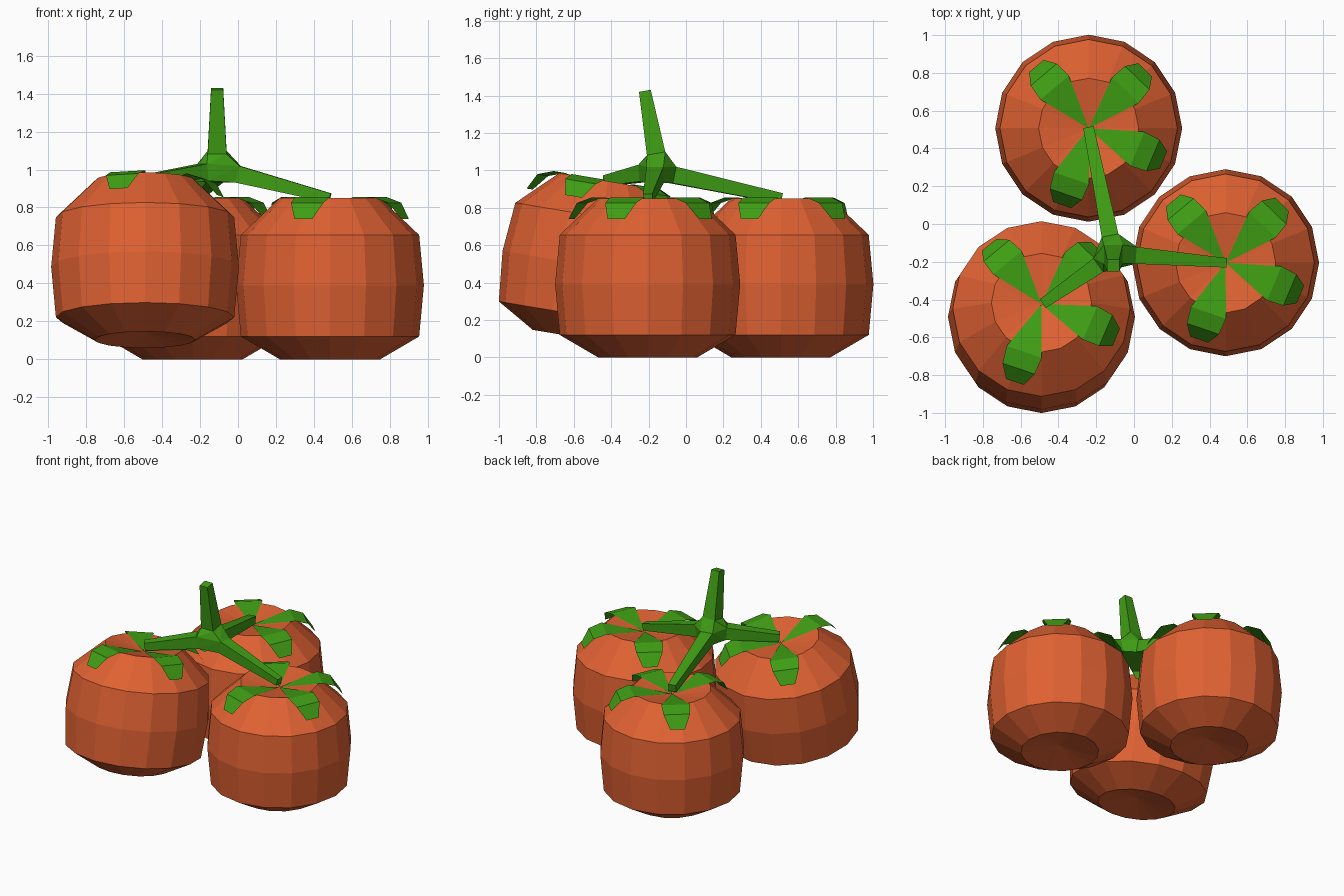
import bpy, bmesh, math
from mathutils import Matrix, Vector

if "Cube" in bpy.data.objects:
    bpy.data.objects.remove(bpy.data.objects["Cube"])


def material(name, rgb):
    m = bpy.data.materials.new(name)
    m.diffuse_color = (*rgb, 1)
    m.use_nodes = True
    m.node_tree.nodes["Principled BSDF"].inputs["Base Color"].default_value = m.diffuse_color
    return m


RED = material("tomato red", (0.74, 0.12, 0.032))
GREEN = material("leaf green", (0.05, 0.34, 0.007))


def finish(bm, name, mat, matrix=Matrix()):
    bmesh.ops.recalc_face_normals(bm, faces=bm.faces)
    me = bpy.data.meshes.new(name)
    bm.to_mesh(me)
    bm.free()
    me.materials.append(mat)
    ob = bpy.data.objects.new(name, me)
    ob.matrix_world = matrix
    bpy.context.collection.objects.link(ob)


# Fruit: lathed 16-sided profile with dimples at both ends
PROFILE = [(0.265, 0), (0.47, 0.12), (0.495, 0.39), (0.47, 0.655), (0.265, 0.85)]
SIDES = 16


def fruit(name, matrix):
    bm = bmesh.new()
    rings = [[bm.verts.new((r * math.cos(i * math.tau / SIDES),
                            r * math.sin(i * math.tau / SIDES), z))
              for i in range(SIDES)] for r, z in PROFILE]
    low, high = bm.verts.new((0, 0, 0.05)), bm.verts.new((0, 0, 0.80))
    for i in range(SIDES):
        j = (i + 1) % SIDES
        for a, b in zip(rings, rings[1:]):
            bm.faces.new((a[i], a[j], b[j], b[i]))
        bm.faces.new((low, rings[0][j], rings[0][i]))
        bm.faces.new((high, rings[-1][i], rings[-1][j]))
    finish(bm, name, RED, matrix)


# Sepals: four drooping leaves from the fruit centre (reach, half width, height)
LEAF = [(0.28, 0.098, 0.856), (0.37, 0.09, 0.825), (0.43, 0.05, 0.74)]


def sepals(name, matrix):
    bm = bmesh.new()
    for deg in (130, 46, -23, -109):
        rot = Matrix.Rotation(math.radians(deg), 3, 'Z')
        tip = bm.verts.new((0, 0, 0.808))
        rows = [[bm.verts.new(rot @ Vector((d, s * w, z))) for s in (-1, 1)]
                for d, w, z in LEAF]
        bm.faces.new((tip, rows[0][0], rows[0][1]))
        for a, b in zip(rows, rows[1:]):
            bm.faces.new((a[0], b[0], b[1], a[1]))
    finish(bm, name, GREEN, matrix)


PLACES = {
    "right": Matrix.Translation((0.485, -0.205, 0)),
    "back": Matrix.Translation((-0.24, 0.507, 0)),
    "left": Matrix.Translation((-0.49, -0.557, 0.103))
    @ Matrix.Rotation(math.radians(-9.5), 4, 'X'),
}
for side, mat in PLACES.items():
    fruit(side + "_tomato", mat)
    sepals(side + "_sepals", mat)

# Stem: four tapered square branches joined by a hull-shaped hub
BRANCHES = {
    "stem_top": ((-0.11, -0.16, 1.09), (-0.11, -0.22, 1.425), 0.05, 0.032),
    "right_branch": ((0.0, -0.165, 0.975), (0.485, -0.205, 0.85), 0.045, 0.025),
    "back_branch": ((-0.125, -0.07, 0.975), (-0.24, 0.507, 0.85), 0.045, 0.028),
    "left_branch": ((-0.185, -0.215, 0.985), (-0.48, -0.42, 0.945), 0.045, 0.028),
}


def square(centre, axis, half):
    ref = Vector((0, 1, 0)) if abs(axis.z) > 0.8 else Vector((0, 0, 1))
    u = axis.cross(ref).normalized()
    v = axis.cross(u).normalized()
    return [centre + half * (a * u + b * v)
            for a, b in ((-1, -1), (1, -1), (1, 1), (-1, 1))]


hub_points = []
for name, (start, end, r0, r1) in BRANCHES.items():
    start, end = Vector(start), Vector(end)
    axis = (end - start).normalized()
    bm = bmesh.new()
    base = square(start, axis, r0)
    hub_points += base
    a = [bm.verts.new(p) for p in base]
    b = [bm.verts.new(p) for p in square(end, axis, r1)]
    bm.faces.new(a)
    bm.faces.new(b)
    for i in range(4):
        j = (i + 1) % 4
        bm.faces.new((a[i], a[j], b[j], b[i]))
    finish(bm, name, GREEN)

bm = bmesh.new()
for p in hub_points:
    bm.verts.new(p)
bmesh.ops.convex_hull(bm, input=bm.verts)
finish(bm, "stem_hub", GREEN)
